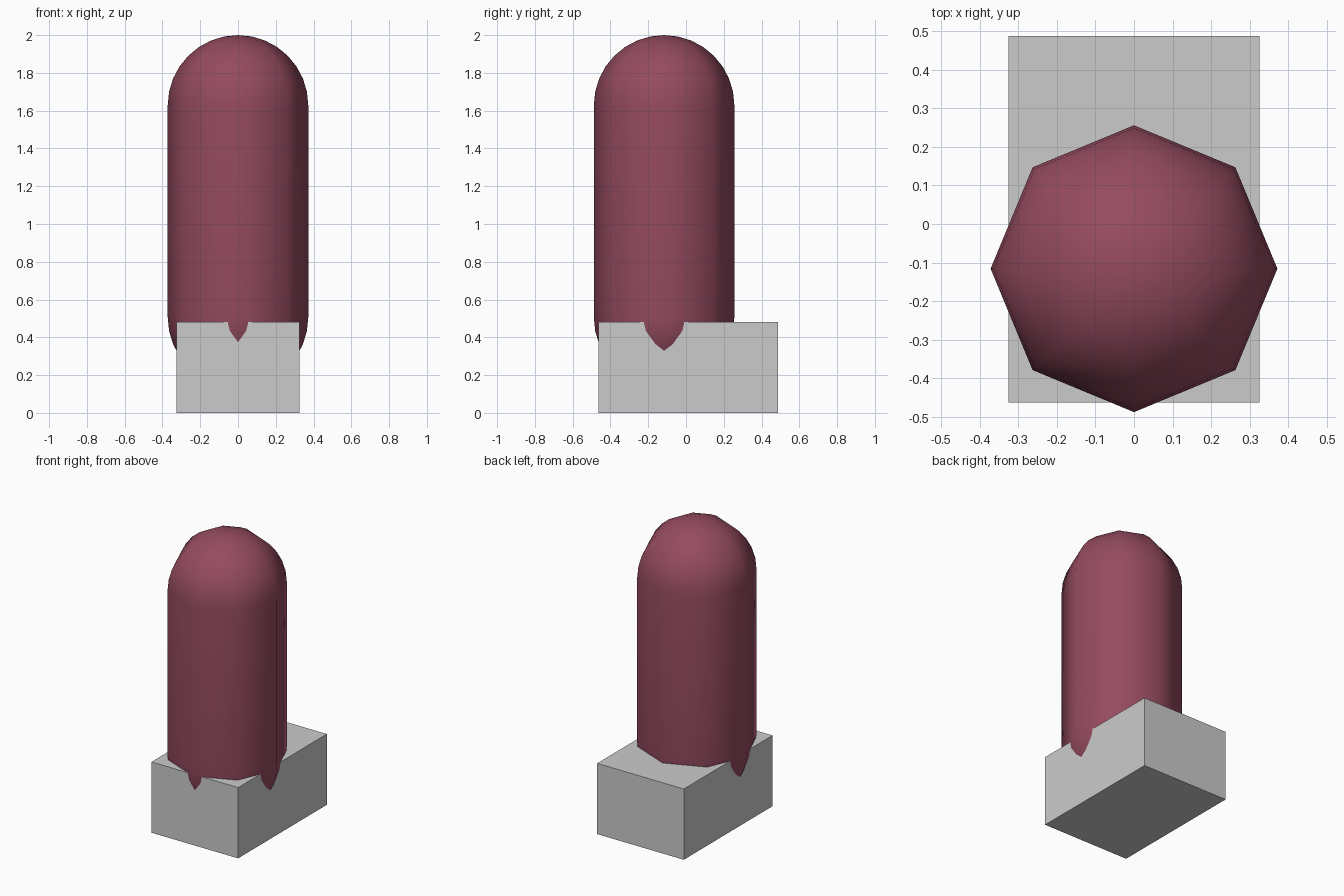
import bpy, bmesh, math

if "Cube" in bpy.data.objects:
    bpy.data.objects.remove(bpy.data.objects["Cube"])

SIDES, RINGS = 8, 8
RADIUS, CENTRE_Y = 0.372, -0.116
LOW, HIGH = 0.506, 1.628   # centres of the two domed ends


def make_object(name, bm, smooth=False):
    bmesh.ops.recalc_face_normals(bm, faces=bm.faces)
    for f in bm.faces:
        f.smooth = smooth
    mesh = bpy.data.meshes.new(name)
    bm.to_mesh(mesh)
    bm.free()
    obj = bpy.data.objects.new(name, mesh)
    bpy.context.collection.objects.link(obj)
    return obj


# Capsule body: eight-sided lathe of a rounded profile, smooth shaded
angles = [math.pi / 2 * i / RINGS for i in range(RINGS + 1)]
profile = [(RADIUS * math.sin(a), LOW - RADIUS * math.cos(a)) for a in angles]
profile += [(RADIUS * math.sin(a), HIGH + RADIUS * math.cos(a)) for a in reversed(angles)]
bm = bmesh.new()
points = [bm.verts.new((r, CENTRE_Y, z)) for r, z in profile]
edges = [bm.edges.new(pair) for pair in zip(points, points[1:])]
bmesh.ops.spin(bm, geom=points + edges, cent=(0, CENTRE_Y, 0), axis=(0, 0, 1),
               angle=2 * math.pi, steps=SIDES, use_merge=True)
bmesh.ops.remove_doubles(bm, verts=bm.verts, dist=1e-4)
bmesh.ops.dissolve_degenerate(bm, edges=bm.edges, dist=1e-5)
body = make_object("capsule_body", bm, smooth=True)
red = bpy.data.materials.new("dusty_red")
red.diffuse_color = (0.30, 0.07, 0.115, 1)
red.use_nodes = True
red.node_tree.nodes["Principled BSDF"].inputs["Base Color"].default_value = red.diffuse_color
body.data.materials.append(red)

# Base block: plain box reaching out behind the capsule
bm = bmesh.new()
bmesh.ops.create_cube(bm, size=1)
bmesh.ops.scale(bm, vec=(0.65, 0.951, 0.48), verts=bm.verts)
bmesh.ops.translate(bm, vec=(0, 0.0125, 0.24), verts=bm.verts)
make_object("base_block", bm)
